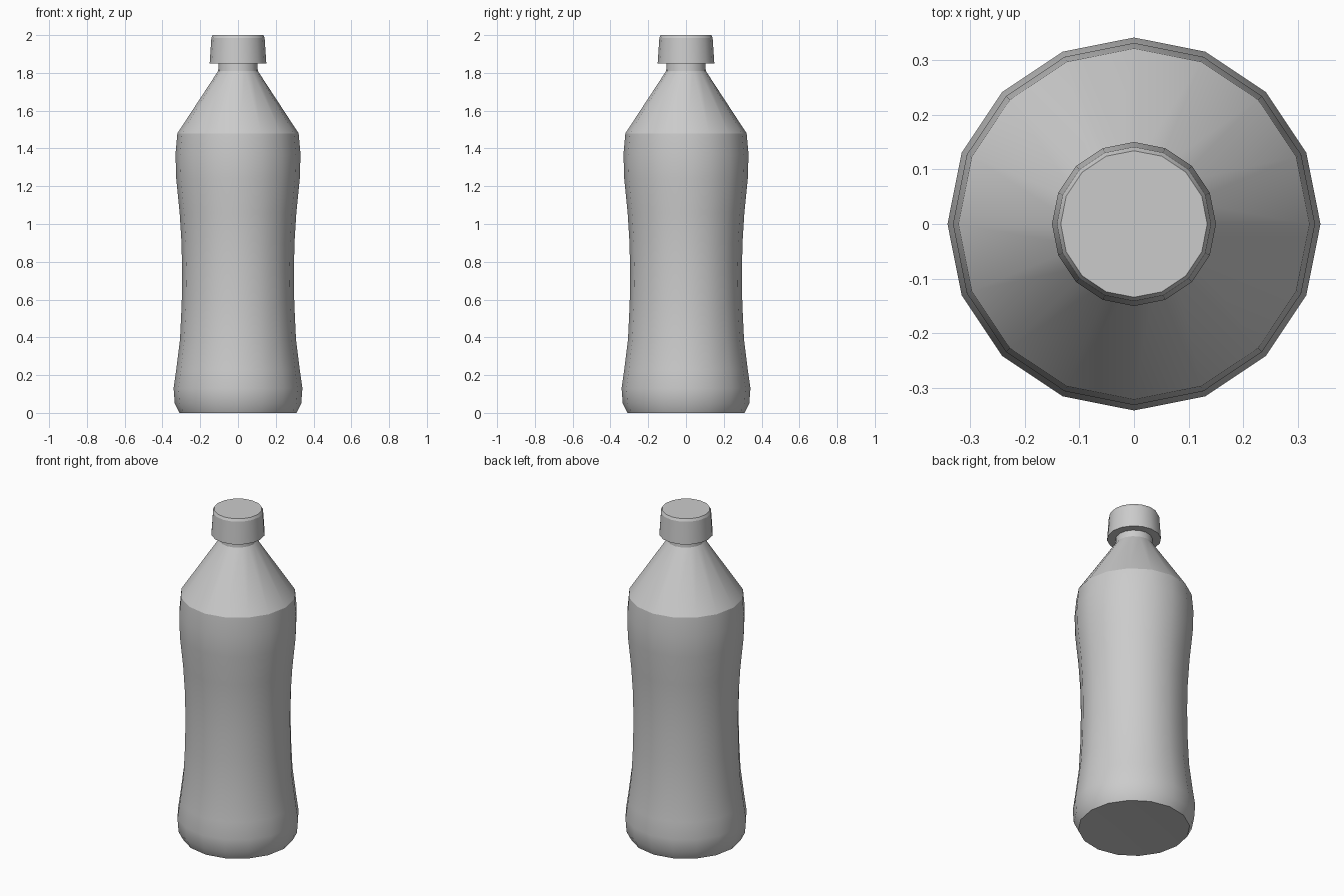
import bpy, bmesh
from math import cos, sin, tau

if "Cube" in bpy.data.objects:
    bpy.data.objects.remove(bpy.data.objects["Cube"])

SIDES = 16


def lathe(name, profile, sharp_rings):
    """Revolve (radius, z) points round z; radius 0 closes the ends to a point."""
    bm = bmesh.new()
    rings = []
    for r, z in profile:
        n = SIDES if r else 1
        rings.append([bm.verts.new((r * cos(tau * i / SIDES), r * sin(tau * i / SIDES), z))
                      for i in range(n)])
    for a, b in zip(rings, rings[1:]):
        for i in range(SIDES):
            j = (i + 1) % SIDES
            quad = [a[i % len(a)], a[j % len(a)], b[j % len(b)], b[i % len(b)]]
            bm.faces.new(list(dict.fromkeys(quad))).smooth = True
    # Crisp edge loops
    for k in sharp_rings:
        for i in range(SIDES):
            bm.edges.get((rings[k][i], rings[k][(i + 1) % SIDES])).smooth = False
    bmesh.ops.recalc_face_normals(bm, faces=bm.faces)
    mesh = bpy.data.meshes.new(name)
    bm.to_mesh(mesh)
    bm.free()
    obj = bpy.data.objects.new(name, mesh)
    bpy.context.collection.objects.link(obj)
    return obj


# Body: slightly dished base, waisted grip, conical shoulder, neck
lathe("bottle_body", [
    (0, 0.012), (0.31, 0), (0.335, 0.05), (0.341, 0.13), (0.327, 0.23),
    (0.307, 0.39), (0.298, 0.58), (0.296, 0.75), (0.299, 0.90), (0.309, 1.06),
    (0.327, 1.24), (0.331, 1.37), (0.321, 1.48), (0.105, 1.81), (0.102, 1.86),
    (0, 1.86)], [1, 12, 13, 14])

# Screw cap: tapered sides, small top chamfer
lathe("cap", [
    (0, 1.85), (0.15, 1.85), (0.141, 1.985), (0.134, 2.0), (0, 2.0)], [1, 2, 3])
